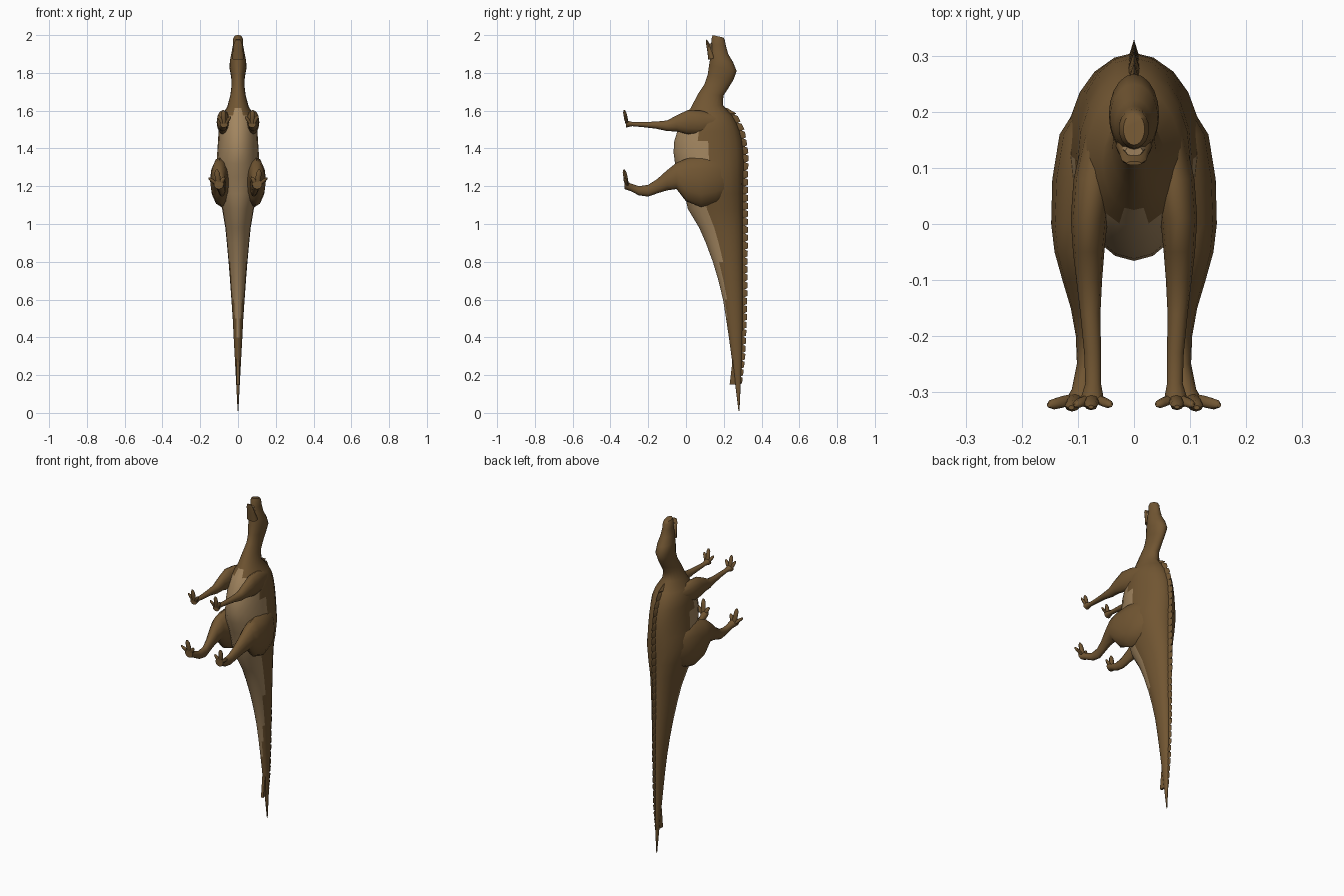
import bpy, bmesh, math
from mathutils import Vector


def material(name, rgb):
    m = bpy.data.materials.new(name)
    m.diffuse_color = (*rgb, 1)
    return m


BROWN = material("brown hide", (0.165, 0.092, 0.032))
TAN = material("tan belly", (0.36, 0.235, 0.115))


def finish(name, bm, angle=50):
    bmesh.ops.recalc_face_normals(bm, faces=bm.faces)
    me = bpy.data.meshes.new(name)
    bm.to_mesh(me)
    bm.free()
    me.materials.append(BROWN)
    me.materials.append(TAN)
    ob = bpy.data.objects.new(name, me)
    bpy.context.collection.objects.link(ob)
    bpy.ops.object.select_all(action='DESELECT')
    ob.select_set(True)
    bpy.context.view_layer.objects.active = ob
    bpy.ops.object.shade_smooth_by_angle(angle=math.radians(angle))
    return ob


def loft(name, rings, sides=12, tan=None, mat=0):
    """Rings are (front point, back point, half width in x, optional tan angle)."""
    bm = bmesh.new()
    loops = []
    for r in rings:
        a, b, w = Vector(r[0]), Vector(r[1]), r[2]
        mid, half = (a + b) / 2, (a - b) / 2
        loops.append([bm.verts.new(mid + half * math.cos(t) + Vector((w * math.sin(t), 0, 0)))
                      for t in (2 * math.pi * i / sides for i in range(sides))])
    for k in range(len(loops) - 1):
        for i in range(sides):
            j = (i + 1) % sides
            f = bm.faces.new((loops[k][i], loops[k][j], loops[k + 1][j], loops[k + 1][i]))
            f.material_index = mat
            if tan:
                ang = 360 * (i + 0.5) / sides
                limit = (rings[k][3] + rings[k + 1][3]) / 2
                f.material_index = int(min(ang, 360 - ang) < limit)
    for end in (loops[0], loops[-1]):
        bm.faces.new(end).material_index = mat
    return finish(name, bm)


# Body from tail tip to shoulders: z, belly y, back y, half width, tan angle
trunk = [
    (0.01, .278, .283, .002, 0), (0.20, .254, .292, .012, 0), (0.40, .227, .298, .023, 0),
    (0.50, .212, .300, .028, 20), (0.60, .196, .301, .035, 55), (0.70, .172, .301, .042, 60),
    (0.80, .142, .301, .050, 62), (0.90, .105, .301, .059, 72), (0.98, .070, .301, .067, 76),
    (1.08, .010, .301, .084, 70), (1.16, -.008, .302, .105, 65), (1.25, -.030, .304, .120, 70),
    (1.32, -.058, .306, .114, 84), (1.38, -.066, .304, .110, 86), (1.44, -.062, .297, .106, 82),
    (1.49, -.046, .285, .103, 70), (1.53, -.030, .270, .100, 40), (1.575, -.005, .245, .085, 20)]
rings = [((0, f, z), (0, b, z), w, t) for z, f, b, w, t in trunk]
# Neck and head: front y, front z, back y, back z, half width
neck = [
    (.025, 1.615, .195, 1.63, .056), (.065, 1.69, .198, 1.68, .040), (.098, 1.74, .228, 1.725, .034),
    (.115, 1.79, .252, 1.765, .036), (.122, 1.84, .268, 1.81, .045), (.128, 1.875, .250, 1.855, .043),
    (.130, 1.915, .223, 1.90, .034), (.133, 1.95, .211, 1.945, .027), (.135, 1.98, .205, 1.975, .027),
    (.141, 2.0, .198, 1.987, .019)]
rings += [((0, fy, fz), (0, by, bz), w, 0) for fy, fz, by, bz, w in neck]
loft("body_neck_and_head", rings, 20, tan=True)

# Open lower jaw and mouth lining
loft("lower_jaw", [((0, .118, 1.87), (0, .16, 1.88), .033), ((0, .112, 1.92), (0, .138, 1.925), .026),
                   ((0, .106, 1.955), (0, .122, 1.957), .022), ((0, .105, 1.975), (0, .112, 1.976), .013)])
loft("mouth_lining", [((0, .121, 1.91), (0, .15, 1.91), .022),
                      ((0, .121, 1.955), (0, .14, 1.957), .016)], 8, mat=1)

# Serrated crest along the spine
OUTLINE = [(0.15, .296), (0.30, .314), (0.50, .322), (0.70, .326), (1.38, .330),
           (1.50, .310), (1.59, .265), (1.62, .205)]


def crest_y(z):
    for (z0, y0), (z1, y1) in zip(OUTLINE, OUTLINE[1:]):
        if z <= z1:
            return y0 + (y1 - y0) * (z - z0) / (z1 - z0)
    return OUTLINE[-1][1]


bm = bmesh.new()
pitch, prev = 0.042, None
for i in range(36):
    z = 0.15 + i * pitch
    for dz, drop in ((0, .016), (.007, 0), (pitch - .006, 0)):
        zz = min(z + dz, 1.62)
        y = crest_y(zz)
        w = .006 + .014 * min(1, zz / 1.2)
        cur = [bm.verts.new((-w, y - .065, zz)), bm.verts.new((0, y - drop, zz)),
               bm.verts.new((w, y - .065, zz))]
        if prev:
            for a, b in ((0, 1), (1, 2), (2, 0)):
                bm.faces.new((prev[a], prev[b], cur[b], cur[a]))
        else:
            bm.faces.new(cur)
        prev = cur
    if z + pitch > 1.62:
        break
bm.faces.new(prev)
finish("spine_crest", bm, 30)

# Limbs: y, low z, high z, centre x, half width
HIND = [(.22, 1.15, 1.33, .06, .035), (.16, 1.11, 1.355, .078, .055), (.08, 1.09, 1.36, .088, .058),
        (.0, 1.12, 1.345, .098, .050), (-.05, 1.185, 1.325, .100, .042), (-.10, 1.178, 1.285, .097, .031),
        (-.15, 1.163, 1.24, .090, .023), (-.20, 1.145, 1.207, .085, .019), (-.25, 1.152, 1.20, .086, .016),
        (-.295, 1.175, 1.215, .092, .019), (-.325, 1.185, 1.235, .102, .026)]
FORE = [(.16, 1.50, 1.58, .06, .030), (.08, 1.47, 1.60, .072, .036), (.01, 1.475, 1.603, .080, .033),
        (-.05, 1.49, 1.575, .081, .028), (-.10, 1.492, 1.548, .080, .023), (-.16, 1.505, 1.542, .078, .018),
        (-.23, 1.513, 1.54, .074, .015), (-.285, 1.518, 1.54, .073, .014), (-.318, 1.51, 1.55, .075, .022)]
# Toes: base point, tip point, radius
HIND_TOES = [((.110, -.313, 1.205), (.151, -.324, 1.245), .014),
             ((.104, -.313, 1.21), (.112, -.328, 1.288), .015),
             ((.095, -.313, 1.205), (.074, -.324, 1.25), .013)]
FORE_TOES = [((.083, -.312, 1.53), (.104, -.324, 1.575), .011),
             ((.075, -.312, 1.53), (.077, -.327, 1.603), .013),
             ((.066, -.312, 1.53), (.042, -.324, 1.57), .011)]


def limb(name, spec, toes, s):
    loft(name, [((s * x, y, lo), (s * x, y, hi), w) for y, lo, hi, x, w in spec])
    for n, (a, b, r) in enumerate(toes):
        a, b = Vector((s * a[0], a[1], a[2])), Vector((s * b[0], b[1], b[2]))
        toe = []
        for t, k in ((0, .9), (.45, 1.0), (.8, .9), (1, .35)):
            c = a.lerp(b, t)
            d = Vector((0, r * k * .75, 0))
            toe.append((c - d, c + d, r * k))
        loft(f"{name}_toe_{n + 1}", toe, 8)


for side, s in (("left", -1), ("right", 1)):
    limb(f"hind_leg_{side}", HIND, HIND_TOES, s)
    limb(f"foreleg_{side}", FORE, FORE_TOES, s)
